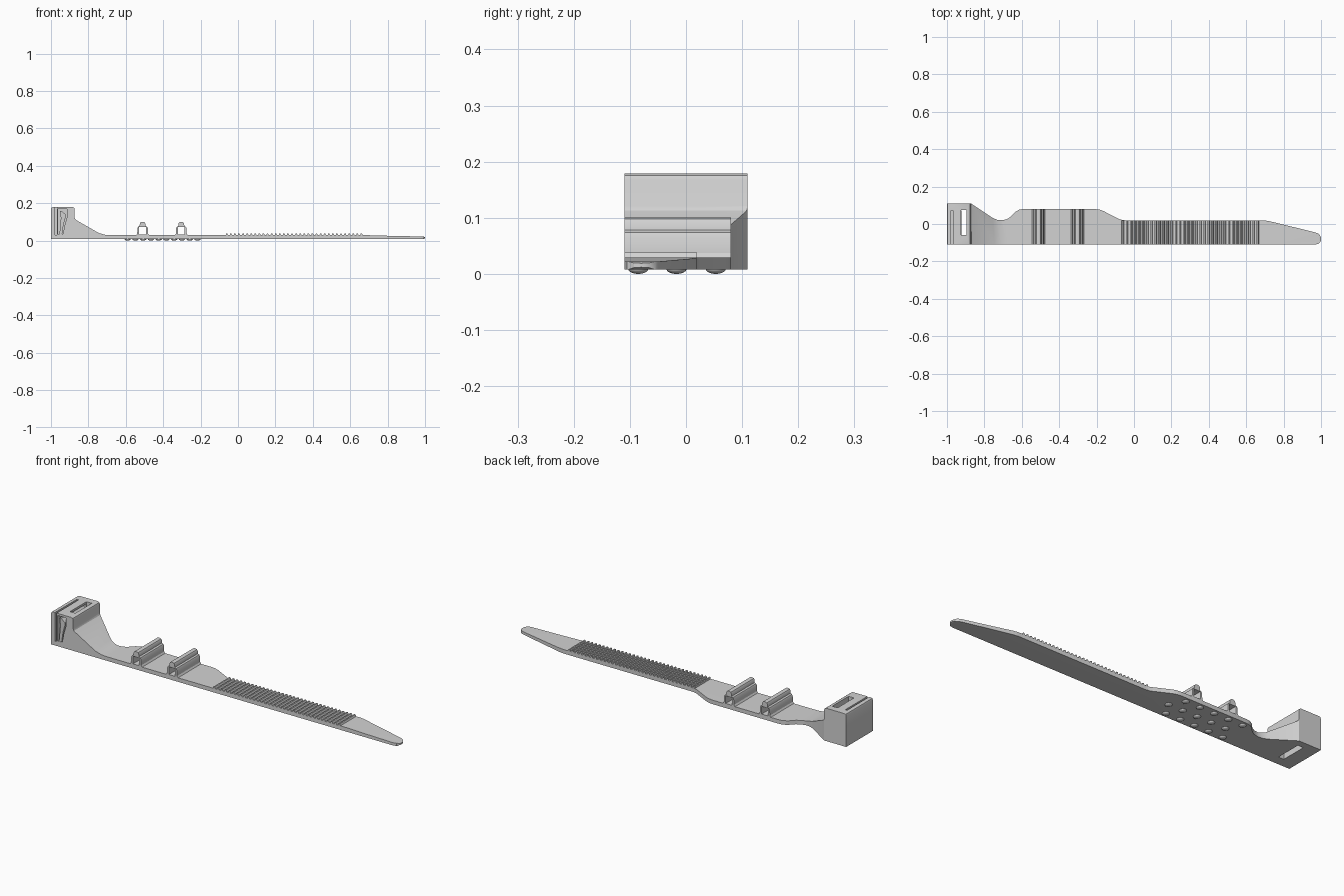
import bpy, bmesh, math
from mathutils import Vector, Matrix

if "Cube" in bpy.data.objects:
    bpy.data.objects.remove(bpy.data.objects["Cube"])

grey = bpy.data.materials.new("plain grey plastic")
grey.diffuse_color = (0.65, 0.65, 0.65, 1)
grey.use_nodes = True
grey.node_tree.nodes["Principled BSDF"].inputs["Base Color"].default_value = grey.diffuse_color


def make(name, bm):
    bmesh.ops.recalc_face_normals(bm, faces=bm.faces)
    mesh = bpy.data.meshes.new(name)
    bm.to_mesh(mesh)
    bm.free()
    mesh.materials.append(grey)
    ob = bpy.data.objects.new(name, mesh)
    bpy.context.collection.objects.link(ob)
    return ob


def extrude(bm, pts, lo, hi, axis):
    """Prism of a 2D outline: axis 'y' takes (x, z) points, 'z' takes (x, y)."""
    if axis == 'y':
        base, step = [(a, lo, b) for a, b in pts], (0, hi - lo, 0)
    else:
        base, step = [(a, b, lo) for a, b in pts], (0, 0, hi - lo)
    face = bm.faces.new([bm.verts.new(p) for p in base])
    ext = bmesh.ops.extrude_face_region(bm, geom=[face], use_keep_orig=True)
    top = [v for v in ext["geom"] if isinstance(v, bmesh.types.BMVert)]
    bmesh.ops.translate(bm, verts=top, vec=step)


def prism(name, pts, lo, hi, axis='y'):
    bm = bmesh.new()
    extrude(bm, pts, lo, hi, axis)
    return make(name, bm)


def rect(x0, x1, y0, y1):
    return [(x0, y0), (x1, y0), (x1, y1), (x0, y1)]


def boolean(ob, other, op):
    mod = ob.modifiers.new("cut", 'BOOLEAN')
    mod.operation, mod.solver, mod.object = op, 'EXACT', other
    bpy.context.view_layer.objects.active = ob
    bpy.ops.object.modifier_apply(modifier=mod.name)
    bpy.data.objects.remove(other, do_unlink=True)


# Strap and head: side profile intersected with the plan outline
side = [(-1, 0.008), (0.99, 0.008), (1, 0.012), (1, 0.019), (0.99, 0.022),
        (0.76, 0.027), (0.70, 0.029), (-0.68, 0.029), (-0.71, 0.031),
        (-0.745, 0.041), (-0.86, 0.107), (-0.869, 0.113), (-0.873, 0.122),
        (-0.873, 0.168), (-0.876, 0.175), (-0.883, 0.179),
        (-0.99, 0.179), (-0.997, 0.177), (-1, 0.17)]
body = prism("strap_and_head", side, -0.2, 0.2)
plan = [(-1.1, -0.11), (0.97, -0.11), (0.988, -0.105), (0.998, -0.093),
        (1, -0.08), (0.998, -0.066), (0.988, -0.053), (0.97, -0.045),
        (0.72, 0.016), (0.69, 0.02), (-0.05, 0.02), (-0.075, 0.024),
        (-0.165, 0.07), (-0.185, 0.077), (-0.21, 0.08), (-0.595, 0.08),
        (-0.615, 0.076), (-0.635, 0.064), (-0.66, 0.038), (-0.68, 0.026),
        (-0.705, 0.02), (-0.73, 0.022), (-0.755, 0.032), (-0.872, 0.11),
        (-1.1, 0.11)]
boolean(body, prism("plan_cutter", plan, -0.1, 0.4, 'z'), 'INTERSECT')

# Head openings: strap slot, flex gap and latch chamber
boolean(body, prism("slot", rect(-0.926, -0.895, -0.06, 0.075), -0.1, 0.3, 'z'), 'DIFFERENCE')
boolean(body, prism("gap", rect(-0.978, -0.968, 0.03, 0.3), -0.2, 0.072), 'DIFFERENCE')
chamber = [(-0.962, 0.035), (-0.936, 0.035), (-0.925, 0.09), (-0.914, 0.125),
           (-0.914, 0.168), (-0.962, 0.168)]
boolean(body, prism("chamber", chamber, -0.2, 0.070), 'DIFFERENCE')

# Latch tongue inside the chamber
latch = [(-0.955, 0.03), (-0.941, 0.03), (-0.932, 0.09), (-0.921, 0.128),
         (-0.921, 0.140), (-0.942, 0.158), (-0.951, 0.158), (-0.947, 0.12)]
prism("latch_tongue", latch, -0.109, 0.071)

# Two hollow rails across the wide pad
half = [(0.036, 0.027), (0.029, 0.037), (0.028, 0.066), (0.024, 0.074),
        (0.016, 0.078), (0.015, 0.091), (0.011, 0.098), (0.004, 0.101)]
outline = half + [(-x, z) for x, z in reversed(half)]
for i, cx in enumerate((-0.51, -0.303)):
    rail = prism(f"rail_{i + 1}", [(cx + x, z) for x, z in outline], -0.11, 0.08)
    window = rect(cx - 0.018, cx + 0.018, 0.032, 0.072)
    boolean(rail, prism("window", window, -0.2, 0.2), 'DIFFERENCE')

# Ratchet teeth
bm = bmesh.new()
count = 34
for i in range(count):
    x = -0.06 + 0.72 * i / (count - 1)
    extrude(bm, [(x - 0.006, 0.027), (x + 0.008, 0.027),
                 (x + 0.003, 0.038), (x - 0.004, 0.038)], -0.11, 0.02, 'y')
make("ratchet_teeth", bm)

# Staggered grip bumps under the pad
bm = bmesh.new()
for row, y in enumerate((-0.085, -0.017, 0.053)):
    for k in range(5):
        x = -0.59 + 0.083 * k + (0.0415 if row == 1 else 0)
        m = Matrix.Translation((x, y, 0.009)) @ Matrix.Diagonal((0.017, 0.018, 0.009, 1))
        bmesh.ops.create_uvsphere(bm, u_segments=20, v_segments=10, radius=1, matrix=m)
make("grip_bumps", bm)

# Smooth the rounded parts, keep edges crisp
bpy.ops.object.select_all(action='DESELECT')
for ob in bpy.context.collection.objects:
    ob.select_set(True)
    bpy.context.view_layer.objects.active = ob
bpy.ops.object.shade_smooth_by_angle(angle=math.radians(30))
